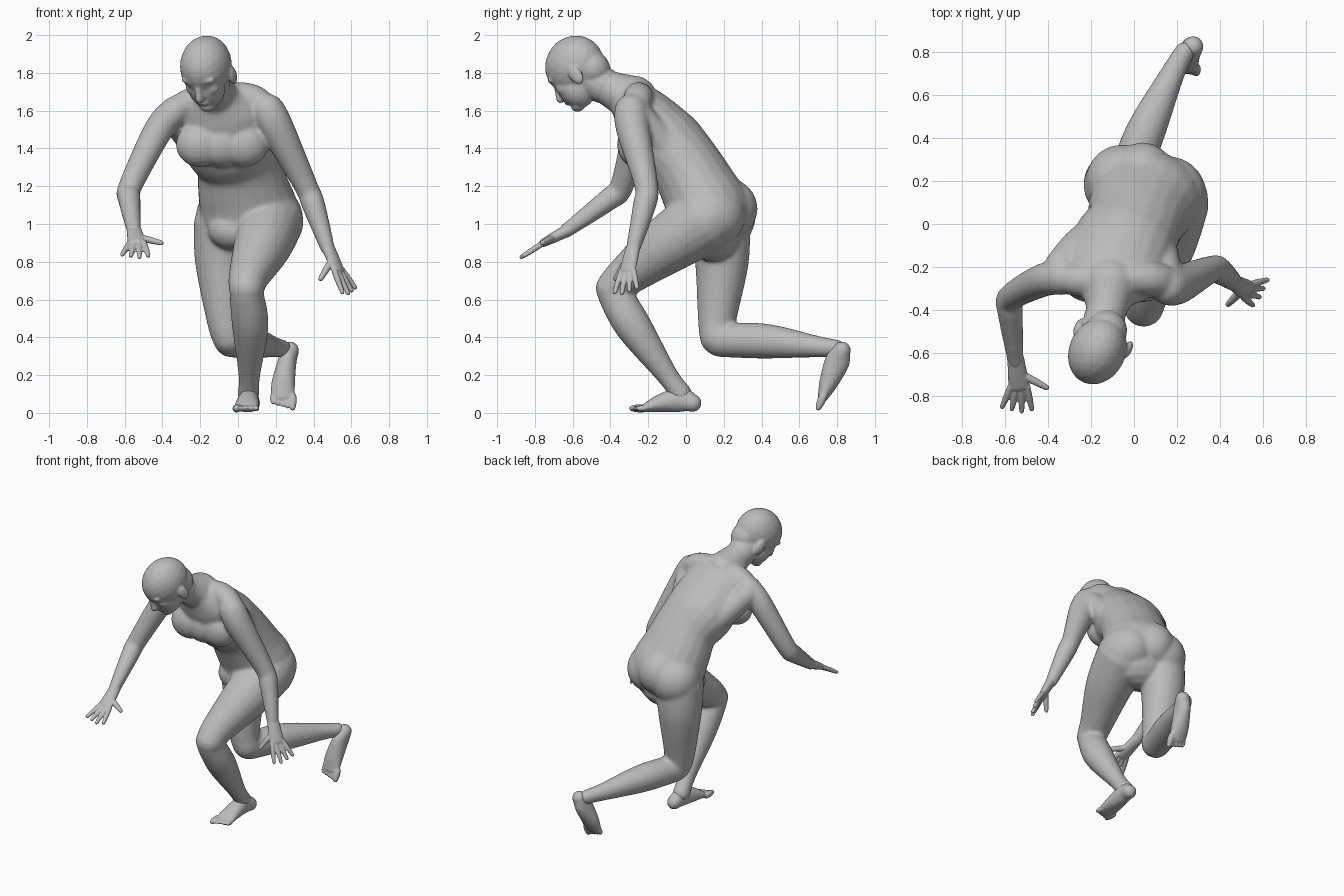
import bpy, bmesh, math
from mathutils import Vector, Matrix

if "Cube" in bpy.data.objects:
    bpy.data.objects.remove(bpy.data.objects["Cube"])

GREY = (0.5, 0.5, 0.5, 1)
skin = bpy.data.materials.new("plain_grey")
skin.use_nodes = True
skin.diffuse_color = GREY
skin.node_tree.nodes["Principled BSDF"].inputs["Base Color"].default_value = GREY

X = Vector((1, 0, 0))
SIDES = 20


def spline(a, b, c, d, t):
    """Smooth interpolation between stations b and c."""
    return [q + t / 2 * (r - p + t * (2 * p - 5 * q + 4 * r - s + t * (3 * (q - r) + s - p)))
            for p, q, r, s in zip(a, b, c, d)]


def loft(bm, stations, side=X, steps=5):
    """Round-ended limb through stations of x, y, z, half width and, if not round, half depth."""
    full = [s if len(s) > 4 else (*s, s[3]) for s in stations]
    full = [full[0], *full, full[-1]]
    path = [spline(*full[i:i + 4], k / steps) for i in range(len(full) - 3) for k in range(steps)]
    path.append(list(full[-1]))
    points = [Vector(p[:3]) for p in path]
    last = len(path) - 1
    rings = []

    def ring(i, lift, scale):
        along = (points[min(i + 1, last)] - points[max(i - 1, 0)]).normalized()
        wide = (side - along * side.dot(along)).normalized()
        deep = along.cross(wide)
        width, depth = path[i][3] * scale, path[i][4] * scale
        centre = points[i] + along * lift * min(path[i][3:])
        turns = [math.tau * k / SIDES for k in range(SIDES)]
        rings.append([bm.verts.new(centre + wide * width * math.cos(a) + deep * depth * math.sin(a))
                      for a in turns])

    caps = [math.radians(a) for a in (75, 50, 25)]
    for a in caps:
        ring(0, -math.sin(a), math.cos(a))
    for i in range(last + 1):
        ring(i, 0, 1)
    for a in reversed(caps):
        ring(last, math.sin(a), math.cos(a))
    for lower, upper in zip(rings, rings[1:]):
        for k in range(SIDES):
            j = (k + 1) % SIDES
            bm.faces.new((lower[k], lower[j], upper[j], upper[k]))
    bm.faces.new(rings[0][::-1])
    bm.faces.new(rings[-1])


def ball(bm, centre, radii, frame=Matrix.Identity(3)):
    matrix = Matrix.Translation(centre) @ frame.to_4x4() @ Matrix.Diagonal((*radii, 1))
    bmesh.ops.create_icosphere(bm, subdivisions=3, radius=1, matrix=matrix)


def finish(bm, name, voxel, rounds):
    """Fuse the overlapping volumes into one smooth skin."""
    bmesh.ops.recalc_face_normals(bm, faces=bm.faces)
    mesh = bpy.data.meshes.new(name)
    bm.to_mesh(mesh)
    bm.free()
    mesh.materials.append(skin)
    obj = bpy.data.objects.new(name, mesh)
    bpy.context.collection.objects.link(obj)
    fuse = obj.modifiers.new("fuse", 'REMESH')
    fuse.mode = 'VOXEL'
    fuse.voxel_size = voxel
    fuse.use_smooth_shade = True
    soften = obj.modifiers.new("soften", 'SMOOTH')
    soften.factor = 0.5
    soften.iterations = rounds


# Torso: pelvis up to the base of the neck
bm = bmesh.new()
loft(bm, [(.06, .14, .95, .2, .15), (.06, .13, 1.05, .26, .22), (.03, .07, 1.18, .245, .205),
          (0, -.01, 1.32, .225, .19), (-.05, -.11, 1.43, .245, .2), (-.1, -.25, 1.6, .22, .15),
          (-.12, -.34, 1.68, .12, .09)], Vector((1, -.1, 0)))
# Broad back muscles running from the waist to each armpit
loft(bm, [(-.14, -.01, 1.33, .08), (-.25, -.1, 1.46, .085), (-.34, -.2, 1.57, .08)])
loft(bm, [(.11, -.06, 1.36, .08), (.15, -.25, 1.57, .08)])
# Shoulder yoke and neck
loft(bm, [(-.33, -.25, 1.6, .07), (-.22, -.26, 1.65, .08), (.04, -.25, 1.67, .08),
          (.14, -.27, 1.61, .08)], Vector((0, 1, 0)))
loft(bm, [(-.11, -.28, 1.66, .13), (-.13, -.41, 1.72, .095), (-.155, -.53, 1.78, .09)])
# Chest, buttocks and groin
for x in (-.2, -.085, .03):
    ball(bm, (x, -.27, 1.42), (.13, .095, .12))
ball(bm, (.165, .125, 1.04), (.175, .19, .17))
ball(bm, (.04, .2, 1.08), (.16, .18, .17))
ball(bm, (-.055, .2, 1.04), (.17, .17, .17))
ball(bm, (-.02, .03, .97), (.14, .11, .11))
# Left arm, hanging
loft(bm, [(.16, -.29, 1.6, .09), (.21, -.28, 1.5, .09), (.36, -.21, 1.2, .063),
          (.4, -.22, 1.1, .062), (.475, -.28, .87, .039)])
# Right arm, reaching forward
loft(bm, [(-.33, -.25, 1.6, .08), (-.42, -.26, 1.5, .078), (-.57, -.34, 1.2, .063),
          (-.575, -.41, 1.13, .06), (-.55, -.64, .96, .038)])
# Left leg, stepping forward: thigh, then shin
loft(bm, [(.17, .1, 1.02, .18), (.13, -.1, .89, .155), (.06, -.31, .73, .11),
          (.045, -.385, .66, .095)])
loft(bm, [(.045, -.38, .63, .09), (.065, -.28, .46, .097), (.06, -.1, .2, .058),
          (.055, -.025, .1, .058)])
# Right leg, trailing: thigh, then shin
loft(bm, [(-.075, .18, 1, .16), (-.085, .19, .8, .143), (-.065, .165, .5, .103),
          (-.045, .165, .4, .093)])
loft(bm, [(-.04, .18, .385, .09), (.05, .42, .38, .093), (.18, .7, .35, .057),
          (.235, .8, .34, .048)])
finish(bm, "body", .01, 14)

# Head, built in its own frame of side, forward and up
forward = Vector((-.33, -.72, -.6)).normalized()
side = Vector((0, 0, 1)).cross(forward).normalized()
up = forward.cross(side)
frame = Matrix((side, forward, up)).transposed()
skull = Vector((-.17, -.59, 1.84))


def at(s, f, u):
    return skull + frame @ Vector((s, f, u))


bm = bmesh.new()
ball(bm, skull, (.132, .165, .155), frame)
# Nape, jaw, chin and lips
ball(bm, at(0, -.075, -.075), (.095, .09, .1), frame)
ball(bm, at(0, .065, -.09), (.1, .095, .125), frame)
ball(bm, at(0, .11, -.18), (.045, .04, .035), frame)
ball(bm, at(0, .14, -.135), (.04, .025, .02), frame)
# Nose
loft(bm, [(*at(0, .15, -.02), .014), (*at(0, .174, -.094), .022)], side)
# Brows, cheeks and ears
for s in (-1, 1):
    ball(bm, at(s * .045, .13, 0), (.05, .024, .02), frame)
    ball(bm, at(s * .05, .1, -.07), (.045, .045, .045), frame)
    ball(bm, at(s * .125, -.02, -.08), (.02, .036, .056), frame)
# Neck stub that carries the skin past the jaw
loft(bm, [(-.135, -.43, 1.73, .097), (-.155, -.53, 1.78, .095)])
finish(bm, "head", .007, 8)


def digit(bm, base, tip, radius, side):
    loft(bm, [(*base, radius), (*base.lerp(tip, .5), radius), (*tip, radius * .75)], side)


def hand(name, wrist, knuckles, reach, side, thumb):
    """side points from the index to the little finger, reach along the fingers."""
    wrist, knuckles, reach = Vector(wrist), Vector(knuckles), Vector(reach)
    side = side.normalized()
    middle = wrist.lerp(knuckles, .6)
    bm = bmesh.new()
    loft(bm, [(*wrist, .038, .034), (*middle, .046, .028), (*knuckles, .048, .022)], side)
    for k in range(4):
        slot = k - 1.5
        tip = knuckles + reach * (1 - abs(k - 1) * .09) + side * slot * .046
        digit(bm, knuckles + side * slot * .025, tip, .0155, side)
    digit(bm, middle - side * .022, Vector(thumb), .018, side)
    finish(bm, name, .005, 3)


hand("right_hand", (-.55, -.62, .97), (-.535, -.755, .9), (-.01, -.115, -.075), -X,
     (-.407, -.76, .9))
hand("left_hand", (.47, -.276, .89), (.53, -.31, .755), (.065, -.01, -.12),
     Vector((.5, .8, .1)), (.438, -.373, .71))


def foot(name, sole, inner, reach):
    """sole runs from heel to ball, inner is the x direction of the big toe."""
    bm = bmesh.new()
    loft(bm, sole)
    front = Vector(sole[-1][:3])
    for k in range(5):
        base = front + X * inner * (.052 - k * .026)
        digit(bm, base, base + Vector(reach) * (1 - k * .12), .016 if k else .022, X)
    finish(bm, name, .006, 5)


foot("left_foot", [(.07, .035, .052, .047), (.06, -.03, .07, .05, .065),
                   (.05, -.14, .05, .062, .047), (.045, -.225, .024, .066, .02)],
     -1, (0, -.06, 0))
foot("right_foot", [(.275, .825, .33, .048), (.26, .8, .27, .05, .066),
                    (.24, .755, .16, .062, .05), (.237, .725, .085, .064, .028)],
     1, (0, -.024, -.057))
